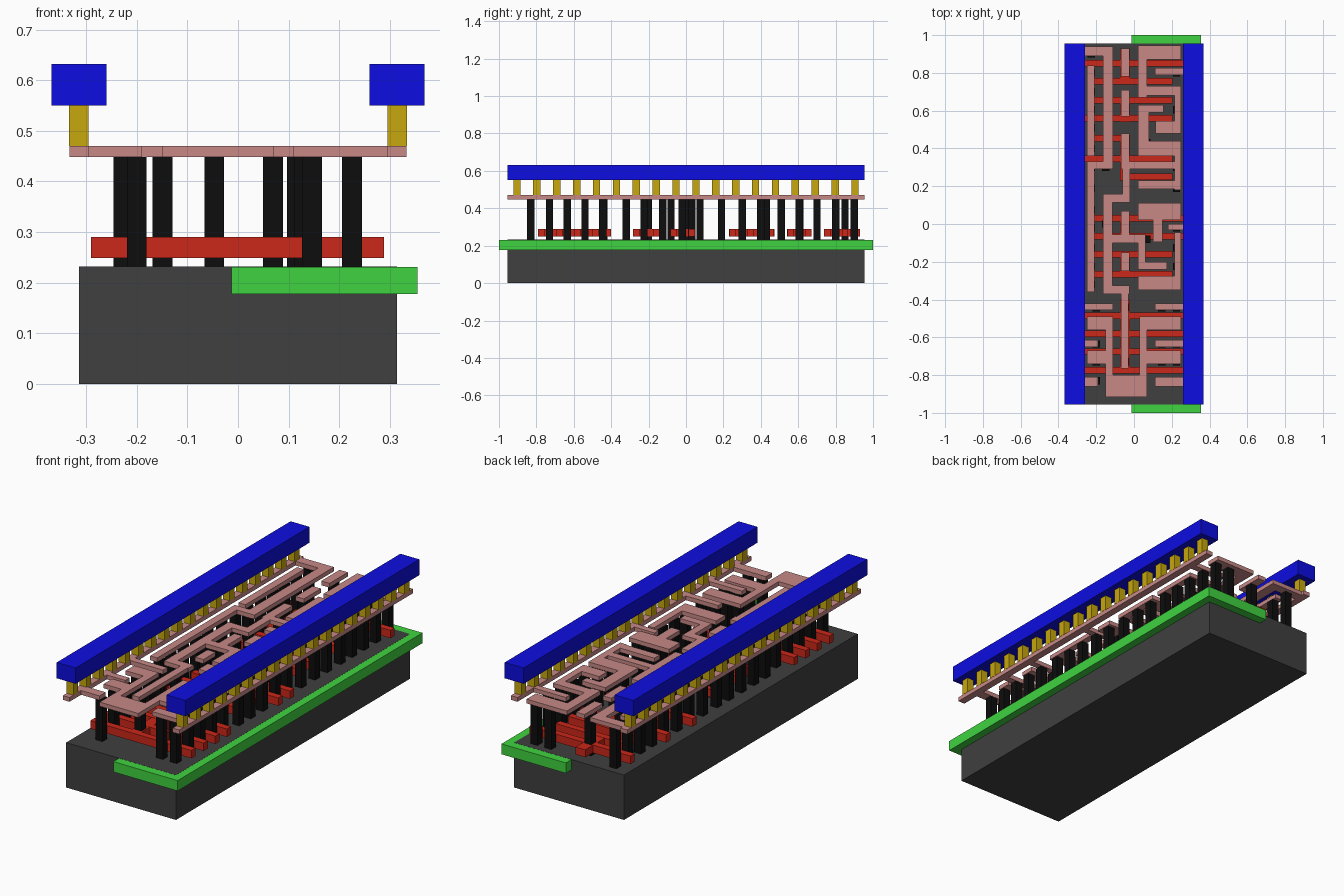
import bpy, bmesh

def mat(name, c):
    m = bpy.data.materials.new(name)
    m.diffuse_color = (*c, 1)
    return m

DARK = mat("substrate_grey", (0.05, 0.05, 0.05))
GREEN = mat("well_green", (0.05, 0.65, 0.05))
RED = mat("gate_red", (0.6, 0.02, 0.01))
BLACK = mat("contact_black", (0.004, 0.004, 0.004))
PINK = mat("trace_pink", (0.57, 0.25, 0.24))
GOLD = mat("via_gold", (0.57, 0.39, 0.004))
BLUE = mat("rail_blue", (0.004, 0.004, 0.75))

def boxes(name, rects, z0, z1, material):
    """One object of flat boxes; rects are (x0, y0, x1, y1)."""
    bm = bmesh.new()
    for x0, y0, x1, y1 in rects:
        lo = [bm.verts.new((x, y, z0)) for x, y in ((x0, y0), (x1, y0), (x1, y1), (x0, y1))]
        hi = [bm.verts.new((v.co.x, v.co.y, z1)) for v in lo]
        bm.faces.new(lo[::-1])
        bm.faces.new(hi)
        for i in range(4):
            j = (i + 1) % 4
            bm.faces.new((lo[i], lo[j], hi[j], hi[i]))
    me = bpy.data.meshes.new(name)
    bm.to_mesh(me)
    bm.free()
    me.materials.append(material)
    ob = bpy.data.objects.new(name, me)
    bpy.context.collection.objects.link(ob)
    return ob

def squares(points, h=0.0195):
    return [(x - h, y - h, x + h, y + h) for x, y in points]

def cm(rects):
    return [tuple(v / 100 for v in r) for r in rects]

# Base block and the well let into its top
boxes("substrate", [(-0.314, -0.955, 0.314, 0.955)], 0, 0.232, DARK)
boxes("well", [(-0.013, -1, 0.355, 1)], 0.178, 0.2315, GREEN)

# Power rails, their vias and the thin strips beneath
for side, s in (("left", -1), ("right", 1)):
    def strip(a, b):
        return [(min(s * a, s * b), -0.955, max(s * a, s * b), 0.955)]
    boxes(side + "_rail", strip(0.26, 0.368), 0.55, 0.632, BLUE)
    boxes(side + "_rail_strip", strip(0.295, 0.333), 0.448, 0.47, PINK)
    boxes(side + "_vias", squares([(s * 0.3145, (i - 8.5) * 0.1063) for i in range(18)]),
          0.47, 0.55, GOLD)

# Gate bars: y, left end, right end
gates = [(.85, -.29, .288), (.755, -.21, .205), (.655, -.21, .205), (.56, -.29, .205),
         (.455, -.21, -.03), (.345, -.29, .205), (.25, -.07, .205),
         (.03, -.21, .288), (-.065, -.21, .288), (-.16, -.21, .205), (-.265, -.21, .205)]
gates += [(y, -.29, .288) for y in (-.485, -.58, -.675, -.775)]
boxes("gate_bars", [(x0, y - .0172, x1, y + .0172) for y, x0, x1 in gates], .249, .29, RED)
# Landing strips joining the gate bars
boxes("gate_links", [(-.075, y0, -.02, y1) for y0, y1 in
      ((.74, .93), (.54, .67), (.23, .47), (-.08, .047), (-.28, -.145), (-.79, -.40))],
      .25, .289, RED)

# Stubs reaching in from the power strips
left_stubs = [(-30, 89, -11, 94), (-30, -45.5, -11, -42), (-30, -65, -19, -61.5), (-30, -86, -19, -81)]
right_stubs = [(11, 79, 30, 82.5), (18, -3.3, 30, 0), (11, -45.5, 30, -42),
               (11, -65, 30, -61.5), (11, -86, 30, -81)]
boxes("power_stubs", cm(left_stubs + right_stubs), .448, .47, PINK)

# Signal traces: left side, middle pads, right side, output
left = [(-25, 36, -21, 84), (-25, -36, -21, 33), (-25, 29, -11, 33), (-16.5, 29, -11, 94),
        (-16.5, -37, -11.5, 16), (-16.5, 11.5, -2, 16), (-16.5, -37, -2.5, -32.5),
        (-7, -76.5, -3, -32.5)]
middle = [(-7, 78, -2.3, 93), (-7, 57, -2.3, 71), (-7, 32, -2.3, 48), (-7, -5.5, -2.3, 7),
          (-7, -25, -2.3, -15), (-6, 12, -2, 31)]
right = [(2, 87, 25, 94.5), (2, 67, 7, 87), (2, 68, 25, 73), (21.5, 54, 25, 68),
         (11.5, 48, 25, 54.5), (2, 36, 8, 63), (2, 59, 15.5, 63), (2, 36, 25, 44),
         (-7, 29, 21.5, 33), (21.5, 18, 25, 44), (2, 18.5, 25, 23),
         (2, 2, 25, 11), (10, -9.5, 15, 4), (-16.5, -10, 6, -5.5), (2, -24, 6, -10),
         (2, -24, 17.5, -20), (21.5, -35, 25, -4.5), (2, -35, 25, -27.5)]
output = [(-15, -91.5, 7, -80), (-15, -80, -11, -49), (3, -80, 7, -49)]
for y in (-56, -74):
    output += [(-25, y, -11, y + 7), (3, y, 25, y + 7)]
for name, rects in (("left", left), ("middle", middle), ("right", right), ("output", output)):
    boxes(name + "_traces", cm(rects), .448, .47, PINK)

# Contact posts beside the gates
rows = [.90, .80, .70, .605, .51, .40, .30, .19, .075, -.02, -.125, -.225, -.32,
        -.445, -.54, -.635, -.73, -.83]
posts = [(-.226 if y > -.4 else -.20, y) for y in rows]
posts += [(.225, y) for y in rows]
posts += [(.146, y) for y in rows if y < -.4 or y > .8] + [(.116, .61), (.13, .40), (.13, .03)]
posts += [(-.149, .30), (-.149, .0), (.069, .43), (.069, -.08)]
# Contact posts on the gate links
posts += [(-.047, y) for y in (.85, .605, .40, .015, -.20, -.44, -.73)]
boxes("contact_posts", squares(posts), .232, .448, BLACK)
